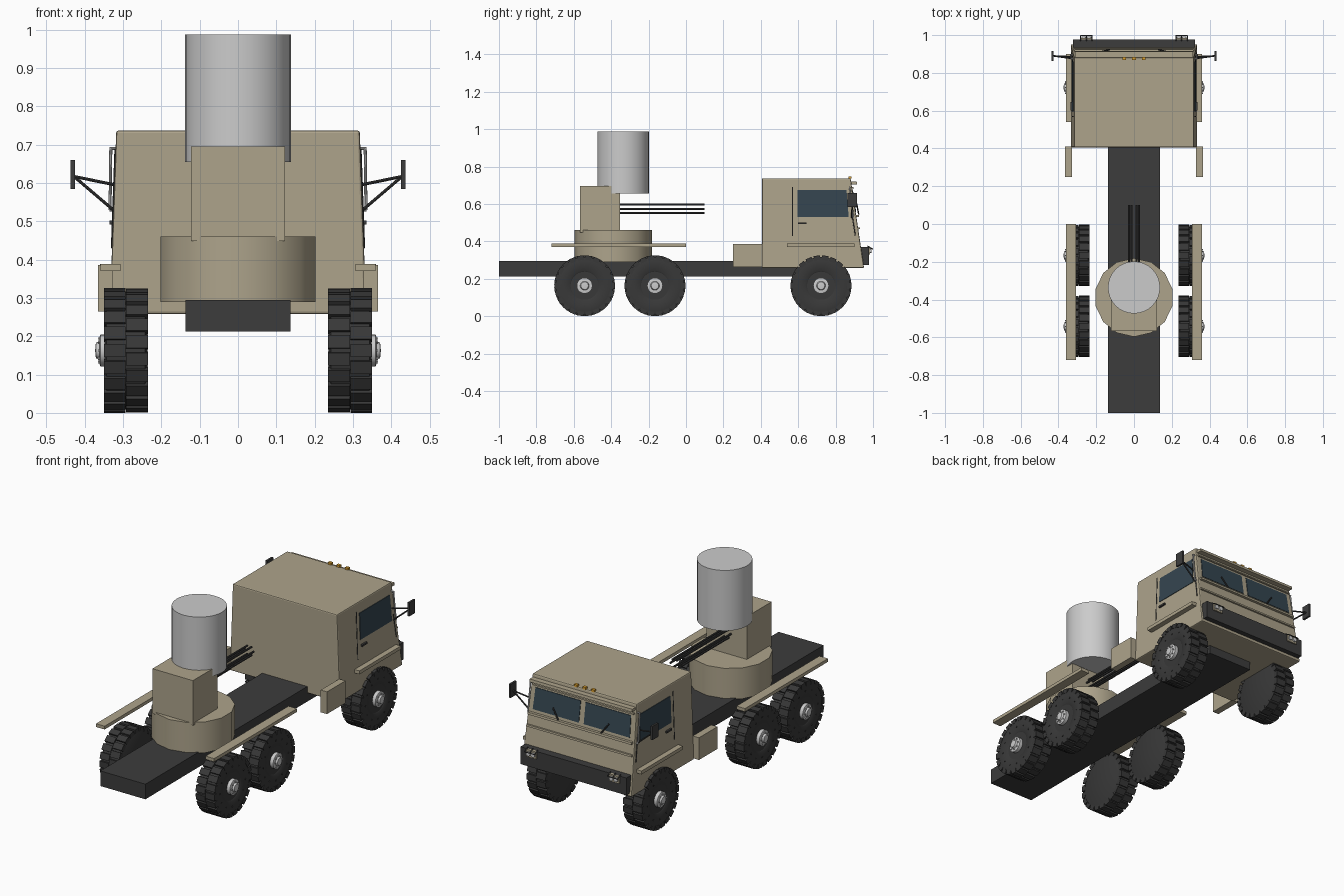
import bpy, bmesh
from math import pi, sin, cos, radians
from mathutils import Vector, Matrix

if "Cube" in bpy.data.objects:
    bpy.data.objects.remove(bpy.data.objects["Cube"])


def mat(name, rgb):
    m = bpy.data.materials.new(name)
    m.diffuse_color = (*rgb, 1)
    m.use_nodes = True
    m.node_tree.nodes["Principled BSDF"].inputs["Base Color"].default_value = m.diffuse_color
    return m


TAN = mat("tan_paint", (0.42, 0.37, 0.26))
DARK = mat("dark_frame", (0.045, 0.045, 0.045))
RUBBER = mat("rubber", (0.04, 0.04, 0.04))
GLASS = mat("glass", (0.035, 0.06, 0.08))
AMBER = mat("amber", (0.7, 0.35, 0.03))


def finish(name, bm, m=None, smooth=False, bevel=0):
    bmesh.ops.recalc_face_normals(bm, faces=bm.faces)
    me = bpy.data.meshes.new(name)
    bm.to_mesh(me)
    bm.free()
    if m:
        me.materials.append(m)
    ob = bpy.data.objects.new(name, me)
    bpy.context.collection.objects.link(ob)
    if bevel:
        b = ob.modifiers.new("bevel", "BEVEL")
        b.width, b.segments = bevel, 2
    if smooth:
        bpy.ops.object.select_all(action="DESELECT")
        bpy.context.view_layer.objects.active = ob
        ob.select_set(True)
        bpy.ops.object.shade_smooth_by_angle(angle=radians(30))
    return ob


def add_box(bm, lo, hi, extra=Matrix()):
    lo, hi = Vector(lo), Vector(hi)
    s = hi - lo
    bmesh.ops.create_cube(bm, size=1, matrix=extra @ Matrix.Translation((lo + hi) / 2)
                          @ Matrix.Diagonal((abs(s.x), abs(s.y), abs(s.z), 1)))


def box(name, lo, hi, m=None, bevel=0):
    bm = bmesh.new()
    add_box(bm, lo, hi)
    return finish(name, bm, m, bevel=bevel)


def rod(name, a, b, r, m=None, n=8, phase=0):
    a, b = Vector(a), Vector(b)
    bm = bmesh.new()
    rot = (b - a).to_track_quat("Z", "Y").to_matrix().to_4x4()
    bmesh.ops.create_cone(bm, cap_ends=True, segments=n, radius1=r, radius2=r, depth=(b - a).length,
                          matrix=Matrix.Translation((a + b) / 2) @ rot @ Matrix.Rotation(phase, 4, "Z"))
    return finish(name, bm, m, smooth=True)


def slab(name, pts, depth, m):
    """Flat panel through pts, thickened by the vector depth."""
    bm = bmesh.new()
    f = bm.faces.new([bm.verts.new(p) for p in pts])
    ext = bmesh.ops.extrude_face_region(bm, geom=[f], use_keep_orig=True)
    bmesh.ops.translate(bm, vec=depth, verts=[v for v in ext["geom"] if isinstance(v, bmesh.types.BMVert)])
    return finish(name, bm, m)


def add_lathe(bm, prof, n):
    """Spin (x, radius) points about the x axis."""
    vs = [bm.verts.new((x, 0, r)) for x, r in prof]
    es = [bm.edges.new(p) for p in zip(vs, vs[1:])]
    bmesh.ops.spin(bm, geom=vs + es, axis=(1, 0, 0), cent=(0, 0, 0), angle=2 * pi, steps=n)
    bmesh.ops.remove_doubles(bm, verts=bm.verts, dist=1e-5)


# chassis beam
box("chassis", (-0.137, -1, 0.212), (0.137, 0.78, 0.295), DARK)

# cab: lofted side profile, narrower at the roof
Z0, Z1 = 0.258, 0.737


def side_x(z):
    return 0.335 - (z - Z0) * 0.036


def front_y(z):
    return 0.952 - (z - Z0) * 0.15


bm = bmesh.new()
ring = [[bm.verts.new(p) for p in ((-side_x(z), 0.406, z), (side_x(z), 0.406, z),
                                  (side_x(z), front_y(z), z), (-side_x(z), front_y(z), z))] for z in (Z0, Z1)]
bm.faces.new(ring[0])
bm.faces.new(ring[1])
for i in range(4):
    j = (i + 1) % 4
    bm.faces.new((ring[0][i], ring[0][j], ring[1][j], ring[1][i]))
finish("cab", bm, TAN, bevel=0.006)


# front trim: visor, sill strip, bumper
def front_strip(name, w, z0, z1, d, m):
    slab(name, [(-w, front_y(z0) - 0.005, z0), (w, front_y(z0) - 0.005, z0),
                (w, front_y(z1) - 0.005, z1), (-w, front_y(z1) - 0.005, z1)], (0, d, 0), m)


front_strip("visor", 0.312, 0.705, 0.72, 0.035, TAN)
front_strip("windscreen_header", 0.31, 0.683, 0.69, 0.014, TAN)
front_strip("windscreen_sill", 0.315, 0.53, 0.542, 0.02, TAN)
front_strip("front_ledge", 0.32, 0.465, 0.475, 0.015, TAN)
box("bumper", (-0.322, 0.935, 0.275), (0.322, 0.978, 0.37), DARK)
for x in (-0.052, 0, 0.052):
    box("marker_light", (x - 0.01, 0.868, 0.735), (x + 0.01, 0.885, 0.748), AMBER)

for s in (-1, 1):
    # windscreen panes and wipers
    za, zb = 0.558, 0.672
    slab("windscreen_pane", [(s * 0.015, front_y(za) - 0.004, za), (s * 0.295, front_y(za) - 0.004, za),
                             (s * 0.29, front_y(zb) - 0.004, zb), (s * 0.015, front_y(zb) - 0.004, zb)],
         (0, 0.007, 0), GLASS)
    rod("wiper", (s * 0.13, front_y(0.55) + 0.015, 0.545), (s * 0.17, front_y(0.6) + 0.012, 0.6), 0.004, DARK)
    # door glass, seam and handle
    zc, zd = 0.53, 0.675
    slab("door_glass", [(s * (side_x(z) - 0.003), y, z) for y, z in
                        ((0.595, zc), (0.87, zc), (0.858, zd), (0.595, zd))], (s * 0.006, 0, 0), GLASS)
    for y, zt in ((0.57, 0.69), (0.905, 0.56)):
        rod("door_seam", (s * side_x(0.43), y, 0.43), (s * side_x(zt), y - (0.02 if y > 0.8 else 0), zt),
            0.003, DARK, 6)
    box("door_handle", (s * 0.322, 0.6, 0.492), (s * 0.336, 0.645, 0.502), DARK)
    # grab rail at the cab corner
    rod("grab_rail", (s * 0.334, 0.895, 0.53), (s * 0.332, 0.875, 0.69), 0.004)
    for z, y in ((0.53, 0.895), (0.69, 0.875)):
        rod("grab_rail_end", (s * 0.315, y, z), (s * 0.336, y, z), 0.004)
    # mirror on its arms
    box("mirror", (s * 0.426, 0.864, 0.585), (s * 0.437, 0.915, 0.66), DARK)
    for z, y in ((0.595, 0.875), (0.525, 0.885)):
        rod("mirror_arm", (s * 0.32, y, z), (s * 0.428, 0.89, 0.617), 0.004, DARK)
    # headlamp with guard bars
    box("headlamp_box", (s * 0.222, 0.97, 0.33), (s * 0.282, 0.985, 0.37), TAN)
    for x in (0.238, 0.266):
        rod("headlamp", (s * x, 0.98, 0.35), (s * x, 0.993, 0.35), 0.012, None, 12)
    for x in (0.222, 0.252, 0.282):
        rod("lamp_guard", (s * x, 0.97, 0.375), (s * x, 0.997, 0.36), 0.003, DARK, 6)
    rod("lamp_guard_bar", (s * 0.22, 0.997, 0.36), (s * 0.284, 0.997, 0.36), 0.003, DARK, 6)
    # side steps and mudguards
    box("side_locker", (s * 0.328, 0.25, 0.264), (s * 0.366, 0.41, 0.386), TAN)
    box("front_mudguard", (s * 0.32, 0.54, 0.37), (s * 0.36, 0.9, 0.389), TAN)
    box("rear_mudguard", (s * 0.307, -0.72, 0.37), (s * 0.359, 0, 0.388), TAN)

# wheel: tyre with two staggered rows of lugs, grey hub with bolts
bm = bmesh.new()
add_lathe(bm, [(-0.057, 0), (-0.057, 0.14), (-0.05, 0.154), (0.05, 0.154), (0.056, 0.14),
               (0.05, 0.08), (0.047, 0.075), (0.047, 0)], 40)
N = 22
for i in range(N):
    for row, (x0, x1) in enumerate(((-0.058, -0.001), (0.001, 0.057))):
        add_box(bm, (x0, -0.017, 0.138), (x1, 0.017, 0.162),
                Matrix.Rotation(2 * pi * (i + row * 0.5) / N, 4, "X"))
for k in range(12):
    add_box(bm, (0.045, -0.003, 0.107), (0.056, 0.003, 0.113), Matrix.Rotation(2 * pi * k / 12, 4, "X"))
tyre = finish("tyre", bm, RUBBER, smooth=True)
bm = bmesh.new()
add_lathe(bm, [(0.04, 0), (0.04, 0.042), (0.066, 0.042), (0.068, 0.036), (0.068, 0.024),
               (0.078, 0.02), (0.08, 0)], 20)
for k in range(8):
    add_box(bm, (0.066, -0.003, 0.028), (0.073, 0.003, 0.034), Matrix.Rotation(2 * pi * k / 8, 4, "X"))
hub = finish("hub", bm, smooth=True)
spots = [(s, y) for s in (1, -1) for y in (0.722, -0.166, -0.542)]
for src in (tyre, hub):
    for i, (s, y) in enumerate(spots):
        ob = src if i == 0 else src.copy()
        if i:
            bpy.context.collection.objects.link(ob)
        ob.location = (s * 0.293, y, 0.163)
        ob.rotation_euler = (0, 0, 0 if s > 0 else pi)

# turret: ring, housing, radar drum, clustered barrels
rod("turret_ring", (0, -0.389, 0.29), (0, -0.389, 0.46), 0.208, TAN, 14)
box("turret_housing", (-0.123, -0.567, 0.448), (0.123, -0.353, 0.695), TAN)
rod("radar_drum", (0, -0.336, 0.655), (0, -0.336, 0.987), 0.138, None, 32)
for k in range(6):
    x, z = 0.026 * cos(k * pi / 3), 0.574 + 0.026 * sin(k * pi / 3)
    rod("gun_barrel", (x, -0.37, z), (x, 0.1, z), 0.0055, DARK)
